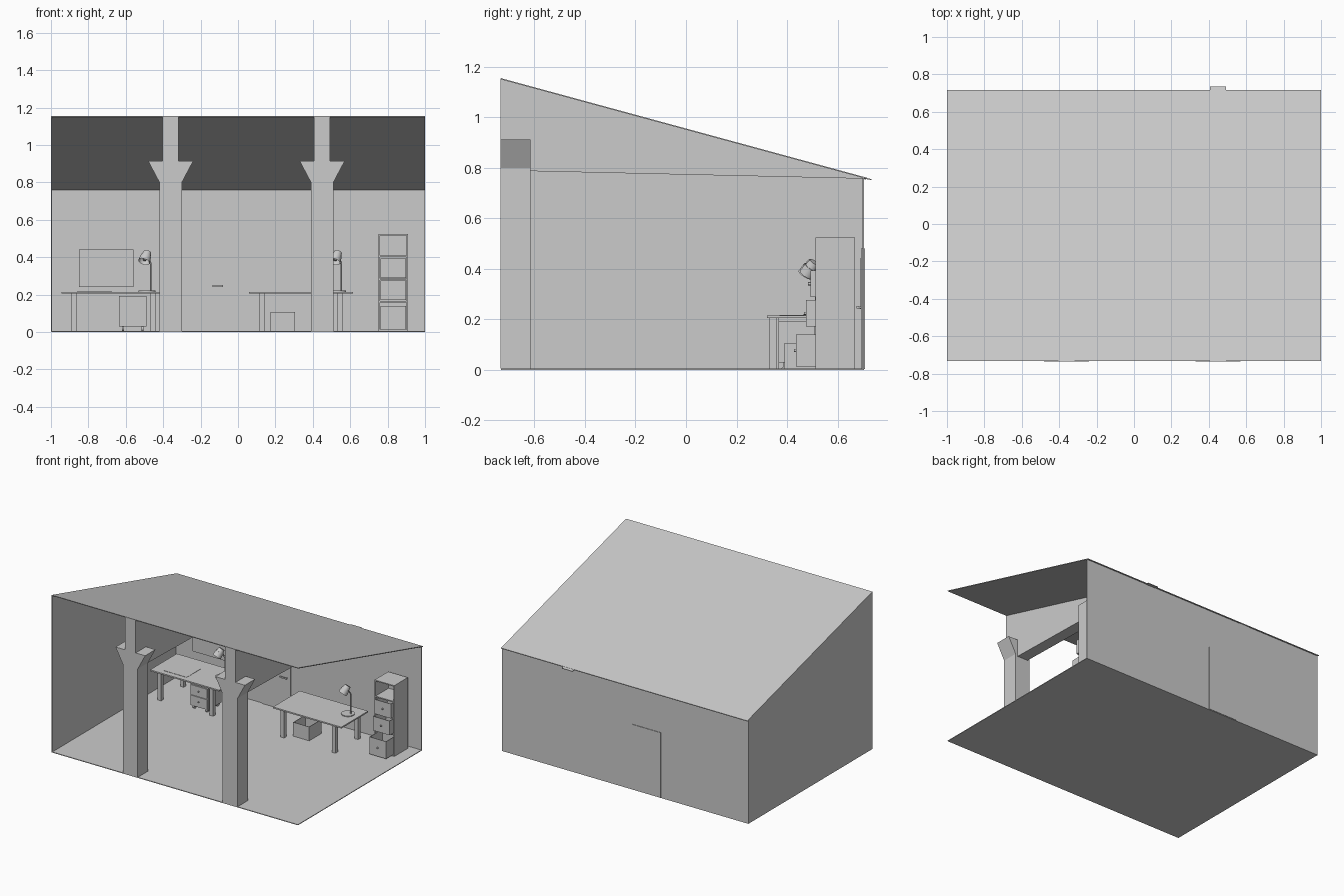
import bpy
import bmesh
from mathutils import Vector

if "Cube" in bpy.data.objects:
    bpy.data.objects.remove(bpy.data.objects["Cube"], do_unlink=True)

# One plain clay colour
grey = bpy.data.materials.new("plain_grey")
grey.use_nodes = True
colour = (0.6, 0.6, 0.6, 1)
grey.diffuse_color = colour
grey.node_tree.nodes["Principled BSDF"].inputs["Base Color"].default_value = colour


def finish(name, bm, smooth=False):
    bmesh.ops.recalc_face_normals(bm, faces=bm.faces)
    mesh = bpy.data.meshes.new(name)
    bm.to_mesh(mesh)
    bm.free()
    mesh.materials.append(grey)
    obj = bpy.data.objects.new(name, mesh)
    bpy.context.collection.objects.link(obj)
    if smooth:
        bpy.ops.object.select_all(action='DESELECT')
        obj.select_set(True)
        bpy.context.view_layer.objects.active = obj
        bpy.ops.object.shade_smooth_by_angle()
    return obj


def box(name, x, y, z, wall=0):
    """Box from axis ranges; a wall thickness hollows it from the top."""
    bm = bmesh.new()
    bmesh.ops.create_cube(bm, size=1)
    for v in bm.verts:
        v.co = [r[0] if c < 0 else r[1] for c, r in zip(v.co, (x, y, z))]
    if wall:
        top = max(bm.faces, key=lambda f: f.calc_center_median().z)
        bmesh.ops.inset_region(bm, faces=[top], thickness=wall)
        pushed = bmesh.ops.extrude_face_region(bm, geom=[top])["geom"]
        verts = [g for g in pushed if isinstance(g, bmesh.types.BMVert)]
        bmesh.ops.delete(bm, geom=[top], context='FACES')
        for v in verts:
            v.co.z = z[0] + wall
    return finish(name, bm)


def prism(name, points, axis, lo, hi):
    """Extrude a profile along x (points are y, z) or y (points are x, z)."""
    bm = bmesh.new()
    verts = [bm.verts.new((lo, a, b) if axis == 'x' else (a, lo, b)) for a, b in points]
    face = bm.faces.new(verts)
    moved = bmesh.ops.extrude_face_region(bm, geom=[face])["geom"]
    shift = Vector((hi - lo, 0, 0) if axis == 'x' else (0, hi - lo, 0))
    bmesh.ops.translate(bm, vec=shift, verts=[g for g in moved if isinstance(g, bmesh.types.BMVert)])
    return finish(name, bm)


def rod(name, start, end, r1, r2=None, sides=16, caps=True):
    start, end = Vector(start), Vector(end)
    axis = end - start
    bm = bmesh.new()
    bmesh.ops.create_cone(bm, cap_ends=caps, segments=sides, radius1=r1,
                          radius2=r1 if r2 is None else r2, depth=axis.length)
    turn = axis.to_track_quat('Z', 'Y').to_matrix()
    for v in bm.verts:
        v.co = turn @ v.co + (start + end) / 2
    return finish(name, bm, True)


FRONT, BACK = -0.733, 0.705


def roof_z(y):
    return 1.155 - 0.272 * (y - FRONT)


# Shell: floor, back wall, one side wall and the sloping roof
box("floor", (-1, 1), (FRONT, BACK), (0, 0.005))
box("back_wall", (-1, 1), (BACK - 0.006, BACK), (0, roof_z(BACK) - 0.003))
prism("side_wall", [(FRONT, 0), (BACK, 0), (BACK, roof_z(BACK) - 0.003),
                    (FRONT, roof_z(FRONT) - 0.003)], 'x', -1, -0.994)
prism("roof", [(y, roof_z(y) - d) for y, d in
               ((FRONT, 0), (0.717, 0), (0.717, 0.005), (FRONT, 0.005))], 'x', -1, 1)

# Columns with flared caps, and the tapered beams they carry
for side, cx, tip in (("right", -0.36, 0.71), ("left", 0.45, 0.735)):
    half = [(0.06, 0.005), (0.06, 0.8), (0.12, 0.913)]
    profile = [(cx + a, z) for a, z in half] + [(cx - a, z) for a, z in reversed(half)]
    prism(side + "_column", profile, 'y', FRONT - 0.001, -0.615)
    prism(side + "_beam", [(FRONT - 0.001, 0.9), (-0.617, 0.9), (-0.617, 0.787), (BACK, 0.757),
                           (tip, 0.751), (tip, roof_z(tip) - 0.001),
                           (FRONT - 0.001, roof_z(FRONT) - 0.001)],
          'x', cx - 0.043, cx + 0.043)

# Back door and handle
box("door", (-0.29, -0.06), (0.692, 0.709), (0.003, 0.48))
box("door_handle", (-0.135, -0.08), (0.675, 0.682), (0.242, 0.252))
rod("door_handle_stem", (-0.085, 0.68, 0.247), (-0.085, 0.695, 0.247), 0.004)

# Wall board
box("wall_board", (-0.85, -0.56), (0.688, 0.702), (0.24, 0.44))


def desk(name, x0, x1, y0, y1):
    box(name + "_top", (x0, x1), (y0, y1), (0.205, 0.215))
    for i, lx in enumerate((x0 + 0.055, x1 - 0.083)):
        for j, ly in enumerate((y0 + 0.01, y1 - 0.038)):
            box(f"{name}_leg_{i}{j}", (lx, lx + 0.028), (ly, ly + 0.028), (0.004, 0.206))


def lamp(name, x, y):
    rod(name + "_base", (x, y, 0.214), (x, y, 0.221), 0.045, sides=24)
    elbow = (x + 0.02, y + 0.005, 0.365)
    rod(name + "_arm", (x + 0.02, y + 0.005, 0.218), elbow, 0.004)
    rod(name + "_joint", elbow, (x + 0.004, y - 0.012, 0.405), 0.005)
    head = Vector((x + 0.003, y - 0.006, 0.426))
    mouth = Vector((x - 0.016, y - 0.038, 0.376))
    shade = rod(name + "_shade", head, mouth, 0.021, 0.031, 20)
    # Hollow the shade through its wide end
    bm = bmesh.new()
    bm.from_mesh(shade.data)
    end = min(bm.faces, key=lambda f: (f.calc_center_median() - mouth).length)
    bmesh.ops.inset_region(bm, faces=[end], thickness=0.003)
    bmesh.ops.translate(bm, verts=end.verts, vec=(head - mouth) * 0.6)
    bm.to_mesh(shade.data)
    bm.free()
    bulb = head.lerp(mouth, 0.5)
    rod(name + "_bulb", bulb, bulb.lerp(mouth, 0.7), 0.012, 0.008, 12)


desk("right_desk", -0.945, -0.385, 0.33, 0.64)
desk("left_desk", 0.06, 0.615, 0.32, 0.63)
lamp("right_lamp", -0.487, 0.51)
lamp("left_lamp", 0.532, 0.515)
box("paper_sheet", (-0.86, -0.675), (0.37, 0.53), (0.2145, 0.217))

# Rolling drawer unit under the right desk
box("pedestal", (-0.635, -0.49), (0.355, 0.51), (0.03, 0.192))
for i, z in enumerate((0.038, 0.115)):
    box(f"pedestal_drawer_{i}", (-0.63, -0.495), (0.348, 0.358), (z, z + 0.07))
    rod(f"pedestal_knob_{i}", (-0.5625, 0.348, z + 0.035), (-0.5625, 0.34, z + 0.035), 0.005)
for i, x in enumerate((-0.615, -0.51)):
    for j, y in enumerate((0.375, 0.49)):
        rod(f"caster_{i}{j}", (x - 0.006, y, 0.019), (x + 0.006, y, 0.019), 0.014)

# Open bin under the left desk
box("bin", (0.175, 0.305), (0.39, 0.53), (0.005, 0.107), 0.005)

# Tall cabinet: carcass, open cubby and three pulled-out drawers
X0, X1, Y0, Y1, TOP = 0.75, 0.91, 0.512, 0.67, 0.525
for name, x in (("right", X0), ("left", X1 - 0.008)):
    box(f"cabinet_{name}_side", (x, x + 0.008), (Y0, Y1), (0.005, TOP))
box("cabinet_back", (X0, X1), (Y1 - 0.006, Y1), (0.005, TOP))
for i, z in enumerate((0.005, 0.158, 0.278, 0.4, TOP - 0.008)):
    box(f"cabinet_shelf_{i}", (X0, X1), (Y0, Y1), (z, z + 0.008))
for i, (front, z0, z1) in enumerate(((0.435, 0.014, 0.14), (0.475, 0.172, 0.276), (0.492, 0.288, 0.394))):
    box(f"cabinet_drawer_{i}", (X0 + 0.012, X1 - 0.012), (front, front + 0.15), (z0, z1), 0.006)
    mid, zc = (X0 + X1) / 2, (z0 + z1) / 2
    rod(f"cabinet_knob_{i}", (mid, front, zc), (mid, front - 0.008, zc), 0.006)
